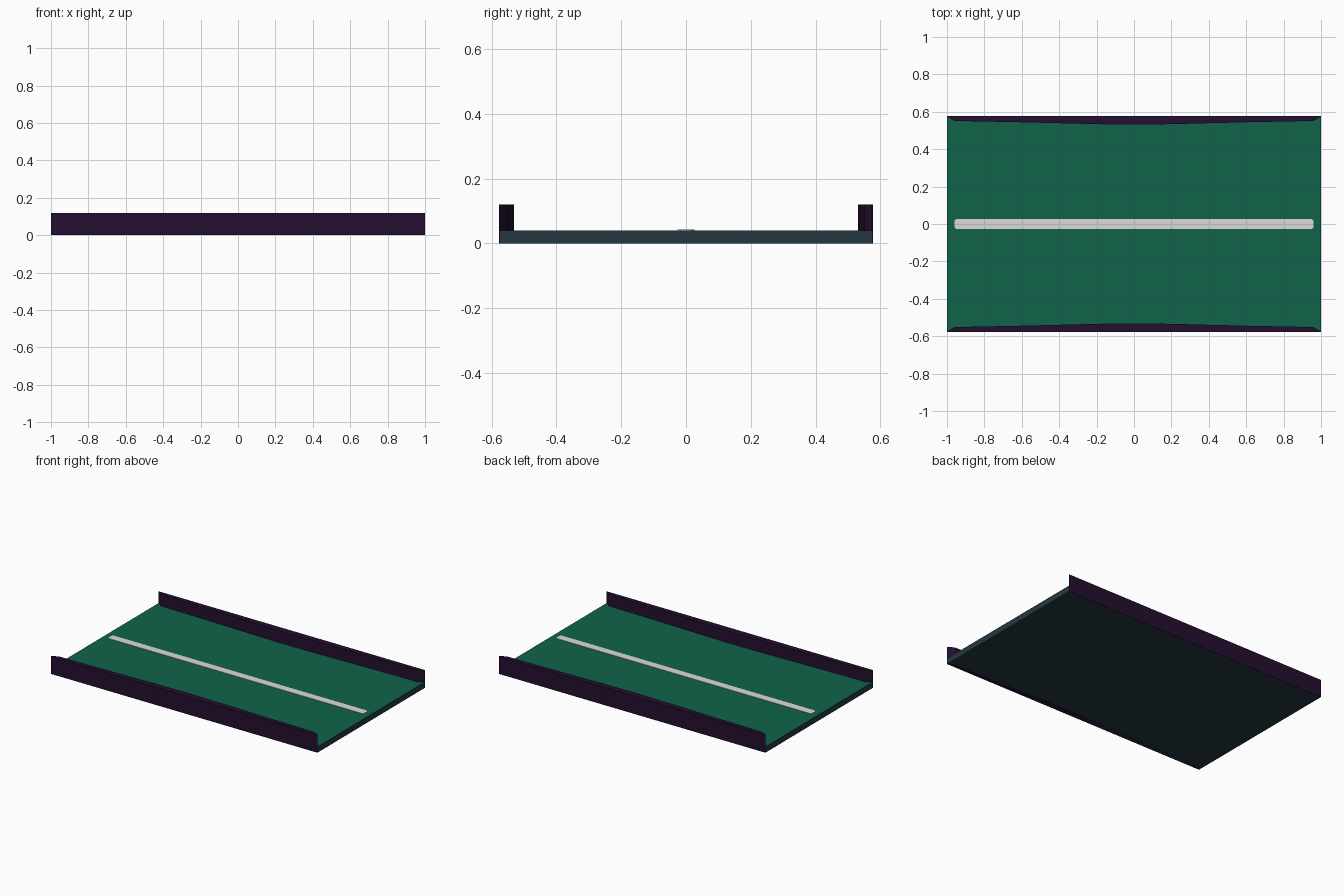
import bpy, bmesh

if "Cube" in bpy.data.objects:
    bpy.data.objects.remove(bpy.data.objects["Cube"])


def srgb(h):
    out = []
    for i in (0, 2, 4):
        c = int(h[i:i + 2], 16) / 255
        out.append(c / 12.92 if c <= 0.04045 else ((c + 0.055) / 1.055) ** 2.4)
    return (*out, 1.0)


def material(name, h):
    m = bpy.data.materials.new(name)
    m.diffuse_color = srgb(h)
    m.use_nodes = True
    m.node_tree.nodes["Principled BSDF"].inputs["Base Color"].default_value = m.diffuse_color
    return m


slate = material("dark slate", "253840")
green = material("deep green", "10644A")
purple = material("dark purple", "240F30")
white = material("off white", "DADCDA")


def prism(name, outline, z0, z1, mats, top_index=0):
    """Extrude a plan outline from z0 to z1; the top face may have its own colour."""
    bm = bmesh.new()
    low = [bm.verts.new((x, y, z0)) for x, y in outline]
    high = [bm.verts.new((x, y, z1)) for x, y in outline]
    bm.faces.new(low)
    top = bm.faces.new(high)
    top.material_index = top_index
    n = len(outline)
    for i in range(n):
        j = (i + 1) % n
        bm.faces.new((low[i], low[j], high[j], high[i]))
    bmesh.ops.recalc_face_normals(bm, faces=bm.faces)
    me = bpy.data.meshes.new(name)
    bm.to_mesh(me)
    bm.free()
    for m in mats:
        me.materials.append(m)
    ob = bpy.data.objects.new(name, me)
    bpy.context.collection.objects.link(ob)
    return ob


# Slab with green playing surface on top
W = 0.575
prism("base_slab", [(-1, -W), (1, -W), (1, W), (-1, W)], 0, 0.04, [slate, green], 1)

# Side rails: straight outside, bowed inside, pointed at the ends
half = [(1.0, 0.002), (0.96, 0.026), (0.6, 0.033), (0.2, 0.043), (0.07, 0.046)]
inner = half + [(-x, t) for x, t in reversed(half)]
OUT = 0.577
for side, label in ((1, "back"), (-1, "front")):
    outline = [(-1, side * OUT), (1, side * OUT)]
    outline += [(x, side * (OUT - t)) for x, t in inner]
    prism(label + "_rail", outline, 0, 0.12, [purple])

# Centre stripe with clipped corners
L, H, C = 0.96, 0.026, 0.01
stripe = [(-L + C, -H), (L - C, -H), (L, -H + C), (L, H - C),
          (L - C, H), (-L + C, H), (-L, H - C), (-L, -H + C)]
prism("centre_stripe", stripe, 0.038, 0.043, [white])
